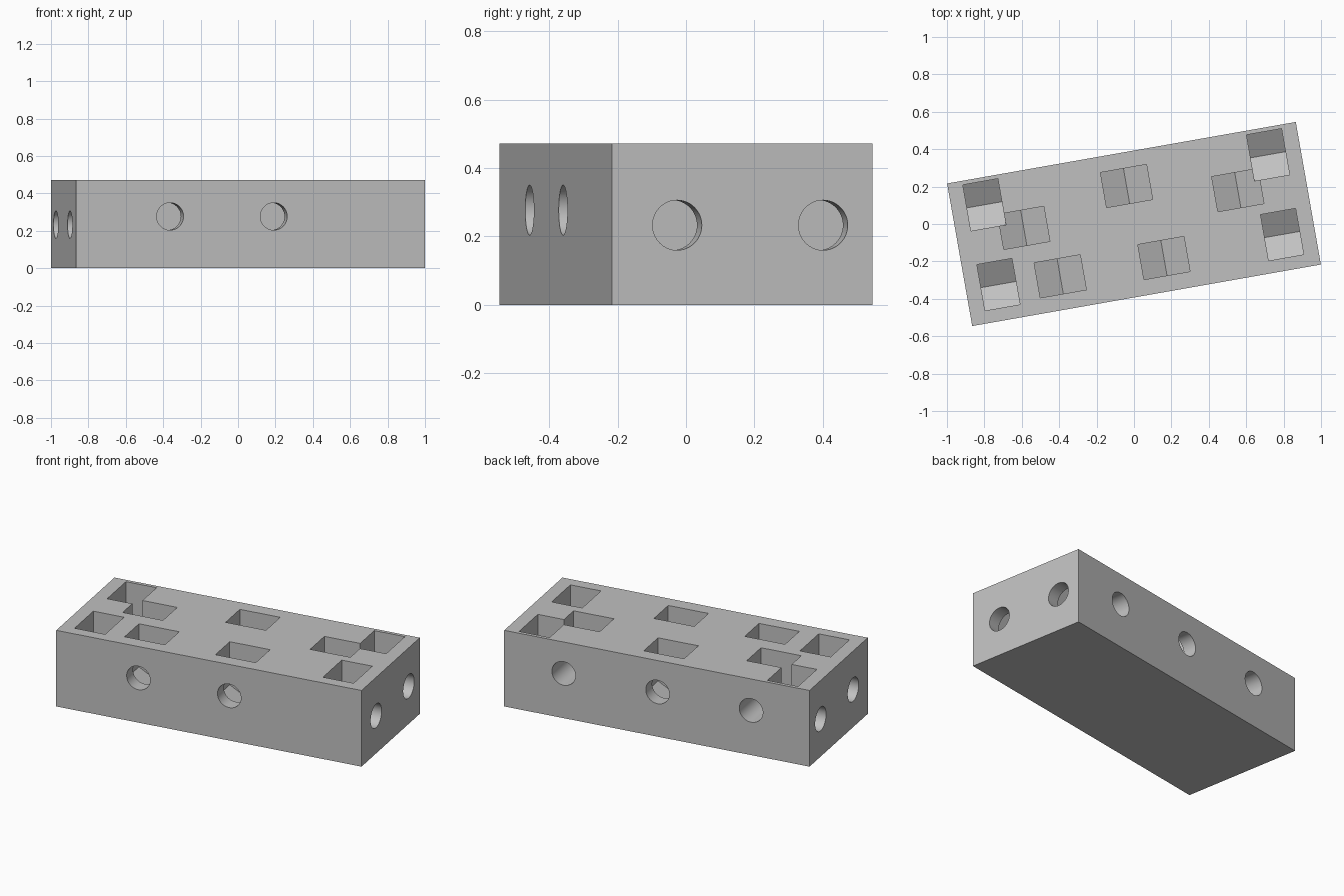
import bpy
import bmesh
from math import radians, sqrt, pi
from mathutils import Matrix, Vector

LENGTH, WIDTH, HEIGHT = 1.893, 0.774, 0.472
POCKET_HALF, THICK_HALF, HOLE_RADIUS = 0.125, 0.095, 0.073
TURN = Matrix.Rotation(radians(10), 4, "Z")

default = bpy.data.objects.get("Cube")
if default:
    bpy.data.objects.remove(default, do_unlink=True)

grey = bpy.data.materials.new("light grey")
grey.use_nodes = True
COLOUR = (0.53, 0.53, 0.53, 1)
grey.diffuse_color = COLOUR
grey.node_tree.nodes["Principled BSDF"].inputs["Base Color"].default_value = COLOUR


def make_object(name, bm, matrix):
    bmesh.ops.recalc_face_normals(bm, faces=bm.faces)
    bm.transform(matrix)
    mesh = bpy.data.meshes.new(name)
    bm.to_mesh(mesh)
    bm.free()
    mesh.materials.append(grey)
    obj = bpy.data.objects.new(name, mesh)
    bpy.context.collection.objects.link(obj)
    return obj


def placed(x, y, angle):
    return TURN @ Matrix.Translation((x, y, 0)) @ Matrix.Rotation(radians(angle), 4, "Z")


def nut_pocket(name, x, y, z, angle):
    """Slot open at the top with a hexagon's point as its floor."""
    bm = bmesh.new()
    w, side = POCKET_HALF, POCKET_HALF / sqrt(3)
    outline = [(-w, HEIGHT + 0.1), (-w, z - side), (0, z - 2 * side), (w, z - side), (w, HEIGHT + 0.1)]
    face = bm.faces.new([bm.verts.new((px, -THICK_HALF, pz)) for px, pz in outline])
    swept = bmesh.ops.extrude_face_region(bm, geom=[face])["geom"]
    moved = [v for v in swept if isinstance(v, bmesh.types.BMVert)]
    bmesh.ops.translate(bm, verts=moved, vec=Vector((0, 2 * THICK_HALF, 0)))
    return make_object(name, bm, placed(x, y, angle))


def screw_hole(name, x, y, z, angle, reach):
    """Round bore from the pocket out through the nearest wall."""
    bm = bmesh.new()
    lie = Matrix.Translation((0, reach / 2, z)) @ Matrix.Rotation(pi / 2, 4, "X")
    bmesh.ops.create_cone(bm, cap_ends=True, segments=64, radius1=HOLE_RADIUS,
                          radius2=HOLE_RADIUS, depth=reach, matrix=lie)
    return make_object(name, bm, placed(x, y, angle))


# Solid block
bm = bmesh.new()
bmesh.ops.create_cube(bm, size=1)
block = make_object("block", bm, TURN @ Matrix.Translation((0, 0, HEIGHT / 2))
                    @ Matrix.Diagonal((LENGTH, WIDTH, HEIGHT, 1)))

# Fixings: x, y, hole height, outward angle, distance out past the wall
fixings = []
for y in (0.24, -0.193):
    fixings += [(0.77, y, 0.233, -90, 0.3), (-0.77, y, 0.233, 90, 0.3)]
for x, y in ((-0.584, 0.082), (-0.004, 0.207), (0.578, 0.082)):
    fixings.append((x, y, 0.277, 0, 0.5))
for x in (-0.437, 0.126):
    fixings.append((x, -0.207, 0.277, 180, 0.3))

# Cut every pocket and its hole out of the block
cutters = []
for x, y, z, angle, reach in fixings:
    cutters.append(nut_pocket("pocket_cutter", x, y, z, angle))
    cutters.append(screw_hole("hole_cutter", x, y, z, angle, reach))

bpy.context.view_layer.objects.active = block
for cutter in cutters:
    cutter.hide_render = True
    mod = block.modifiers.new("cut", "BOOLEAN")
    mod.operation = "DIFFERENCE"
    mod.solver = "EXACT"
    mod.object = cutter
    bpy.ops.object.modifier_apply(modifier=mod.name)
for cutter in cutters:
    bpy.data.objects.remove(cutter, do_unlink=True)

bpy.ops.object.select_all(action="DESELECT")
block.select_set(True)
bpy.ops.object.shade_smooth_by_angle(angle=radians(25))
